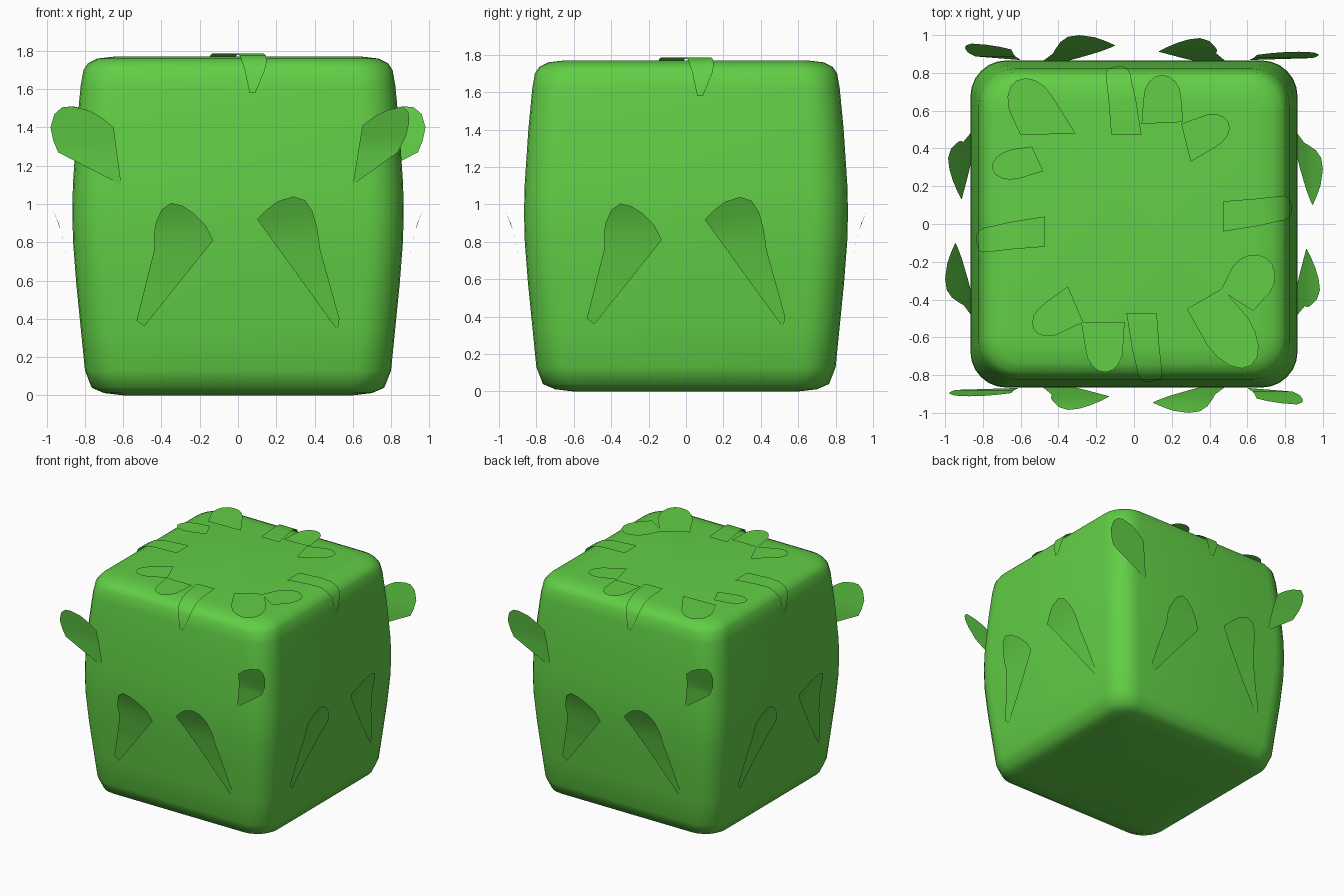
import bpy, bmesh, math
from mathutils import Vector, Matrix

if "Cube" in bpy.data.objects:
    bpy.data.objects.remove(bpy.data.objects["Cube"])

green = bpy.data.materials.new("leaf green")
green.diffuse_color = (0.12, 0.62, 0.06, 1)
green.use_nodes = True
green.node_tree.nodes["Principled BSDF"].inputs["Base Color"].default_value = green.diffuse_color


def finish(name, bm, smooth=40):
    me = bpy.data.meshes.new(name)
    bm.to_mesh(me)
    bm.free()
    ob = bpy.data.objects.new(name, me)
    bpy.context.collection.objects.link(ob)
    me.materials.append(green)
    bpy.ops.object.select_all(action='DESELECT')
    ob.select_set(True)
    bpy.context.view_layer.objects.active = ob
    bpy.ops.object.shade_smooth_by_angle(angle=math.radians(smooth))
    return ob


def interp(table, t):
    if t <= table[0][0]:
        return table[0][1]
    for (a, u), (b, v) in zip(table, table[1:]):
        if t <= b:
            return u + (v - u) * (t - a) / (b - a)
    return table[-1][1]


# hedge body: stacked rounded squares (height, half width)
profile = [(0, .6), (.012, .7), (.04, .765), (.13, .80), (.35, .822), (.58, .845), (.8, .862),
           (.95, .866), (1.1, .863), (1.4, .843), (1.62, .822), (1.70, .808),
           (1.735, .785), (1.76, .735), (1.77, .65)]
bm = bmesh.new()
rings = []
for z, h in profile:
    r = .19 if h > .78 else max(.08, .19 - (.78 - h) * .8)
    ring = []
    for q in range(4):
        cx, cy = [(1, 1), (-1, 1), (-1, -1), (1, -1)][q]
        for k in range(7):
            a = math.radians(90 * q + 15 * k)
            ring.append(bm.verts.new((cx * (h - r) + r * math.cos(a),
                                      cy * (h - r) + r * math.sin(a), z)))
    rings.append(ring)
for lo, hi in zip(rings, rings[1:]):
    n = len(lo)
    for i in range(n):
        j = (i + 1) % n
        bm.faces.new((lo[i], lo[j], hi[j], hi[i]))
bm.faces.new(rings[0][::-1])
bm.faces.new(rings[-1])
finish("hedge_body", bm, 60)


# leaf on the front face: outline in x,z pushed out by a height table, then turned
def side_leaf(name, outline, out, turn):
    bm = bmesh.new()
    f = bm.faces.new([bm.verts.new((x, 0, z)) for x, z in outline])
    f.normal_update()
    if f.normal.y > 0:
        f.normal_flip()
    z0 = min(p[1] for p in outline)
    z1 = max(p[1] for p in outline)
    for i in range(1, 9):
        bmesh.ops.bisect_plane(bm, geom=bm.verts[:] + bm.edges[:] + bm.faces[:],
                               plane_co=(0, 0, z0 + (z1 - z0) * i / 9), plane_no=(0, 0, 1))
    for v in bm.verts:
        v.co.y = -interp(out, v.co.z)
    bmesh.ops.rotate(bm, verts=bm.verts, cent=(0, 0, 0), matrix=Matrix.Rotation(turn, 3, 'Z'))
    finish(name, bm)


low_left = [(-.53, .39), (-.49, .36), (-.13, .81), (-.17, .89), (-.23, .95), (-.29, .99),
            (-.35, 1.005), (-.4, .97), (-.43, .9), (-.44, .84), (-.435, .77)]
low_right = [(.53, .40), (.52, .34), (.10, .92), (.15, .97), (.21, 1.015), (.29, 1.04),
             (.35, 1.02), (.39, .96), (.415, .87), (.43, .76)]
high_left = [(-.61, 1.10), (-.94, 1.27), (-.965, 1.33), (-.98, 1.40), (-.96, 1.47), (-.92, 1.505),
             (-.87, 1.51), (-.78, 1.49), (-.71, 1.45), (-.65, 1.40)]
high_right = [(.60, 1.10), (.835, 1.27), (.88, 1.36), (.895, 1.43), (.89, 1.48), (.86, 1.51),
              (.78, 1.49), (.71, 1.455), (.65, 1.41)]
low_out = [(.34, .828), (.6, .868), (.8, .91), (.9, .937), (1.04, 1.0)]
for i in range(4):
    side_leaf(f"low_leaf_left_{i}", low_left, low_out, i * math.pi / 2)
    side_leaf(f"low_leaf_right_{i}", low_right, low_out, i * math.pi / 2)
for i in range(2):
    side_leaf(f"high_leaf_left_{i}", high_left, [(1.1, .868), (1.3, .88), (1.51, .912)], i * math.pi)
    side_leaf(f"high_leaf_right_{i}", high_right, [(1.1, .868), (1.3, .89), (1.51, .955)], i * math.pi)

# leaves draped over the four top edges (y, z, x left, x right)
drape = [(-.47, 1.785, -.04, .12), (-.66, 1.787, -.01, .135), (-.745, 1.775, .01, .145),
         (-.795, 1.745, .02, .15), (-.822, 1.70, .035, .14), (-.835, 1.58, .06, .09)]
for i in range(4):
    bm = bmesh.new()
    rows = [(bm.verts.new((a, y, z)), bm.verts.new((b, y, z))) for y, z, a, b in drape]
    for (a, b), (c, d) in zip(rows, rows[1:]):
        bm.faces.new((a, c, d, b))
    bmesh.ops.rotate(bm, verts=bm.verts, cent=(0, 0, 0), matrix=Matrix.Rotation(i * math.pi / 2, 3, 'Z'))
    finish(f"draped_leaf_{i}", bm, 60)

# flat leaves lying on the top: base corner, base corner, tip, half width near the tip
flat = [((-.60, .47), (-.31, .48), (-.62, .76), .12),
        ((-.54, .41), (-.48, .28), (-.75, .29), .08),
        ((.04, .53), (.26, .54), (.15, .79), .10),
        ((.25, .53), (.30, .33), (.50, .54), .09),
        ((.46, -.35), (.63, -.46), (.70, -.18), .12),
        ((.47, -.34), (.28, -.45), (.62, -.75), .13),
        ((-.28, -.52), (-.05, -.52), (-.15, -.785), .10),
        ((-.35, -.33), (-.27, -.52), (-.53, -.56), .09)]
for i, (a, b, tip, w) in enumerate(flat):
    a, b, tip = Vector(a), Vector(b), Vector(tip)
    axis = tip - (a + b) / 2
    side = Vector((axis.y, -axis.x)).normalized()
    if side.dot(b - a) < 0:
        side = -side
    mid = tip - axis.normalized() * axis.length * .5
    pts = [a, b]
    for k in range(9):
        t = math.pi * k / 8
        pts.append(mid + side * w * math.cos(t) + axis * .5 * math.sin(t))
    bm = bmesh.new()
    f = bm.faces.new([bm.verts.new((p.x, p.y, 1.782 + .001 * i)) for p in pts])
    f.normal_update()
    if f.normal.z < 0:
        f.normal_flip()
    finish(f"top_leaf_{i}", bm)
